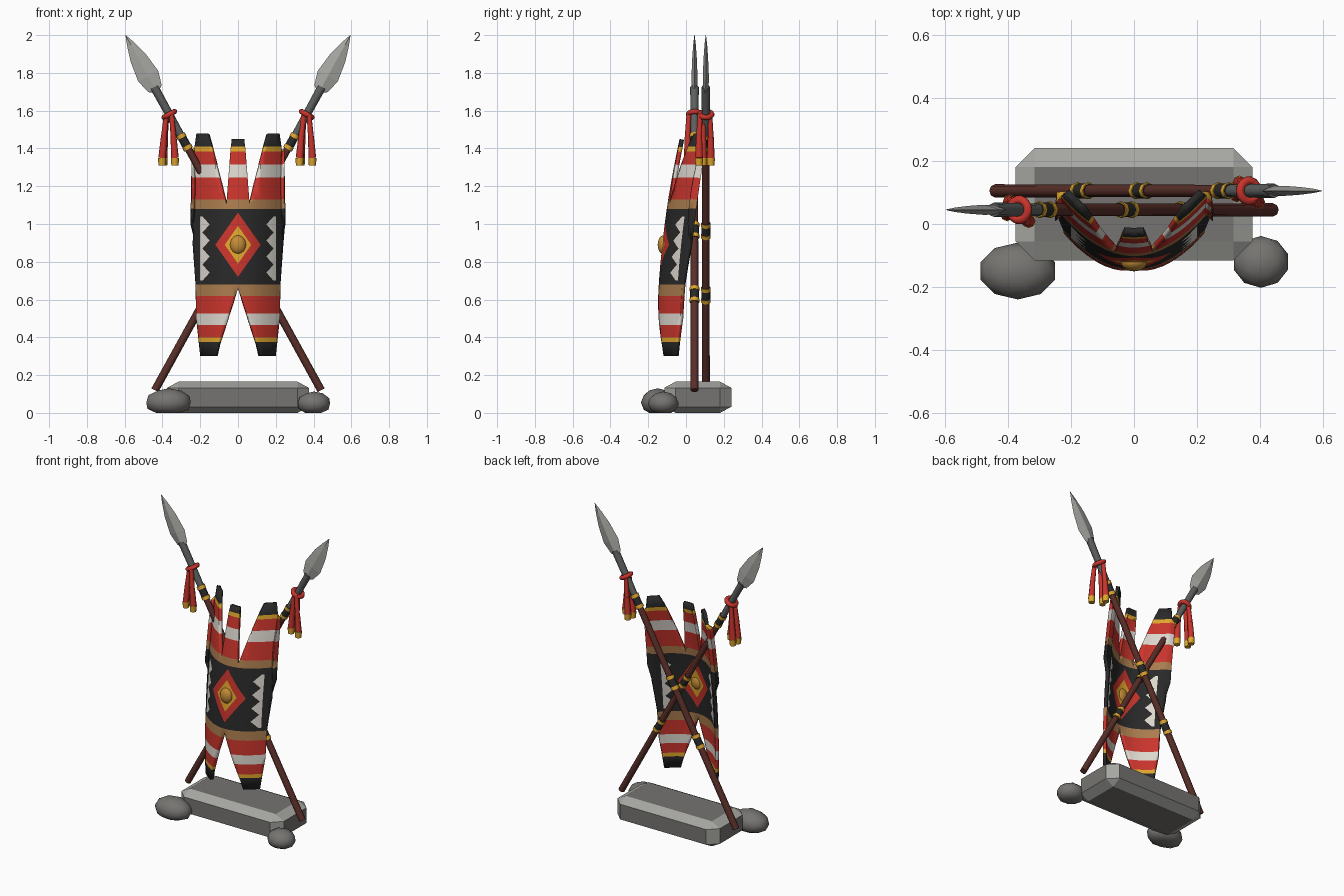
import bpy, bmesh, math
from mathutils import Vector, Matrix

old = bpy.data.objects.get("Cube")
if old:
    bpy.data.objects.remove(old)


def material(name, *rgb):
    m = bpy.data.materials.new(name)
    m.use_nodes = True
    m.diffuse_color = (*rgb, 1)
    for node in m.node_tree.nodes:
        if node.type == 'BSDF_PRINCIPLED':
            node.inputs["Base Color"].default_value = (*rgb, 1)
    return m


RED = material("red paint", .58, .035, .025)
WHITE = material("off white paint", .72, .68, .62)
BLACK = material("black paint", .022, .022, .022)
YELLOW = material("yellow paint", .74, .38, .025)
TAN = material("tan band", .40, .20, .075)
ORANGE = material("ochre boss", .55, .26, .04)
WOOD = material("dark wood", .10, .028, .022)
PALE = material("pale grey", .38, .38, .36)
IRON = material("dark iron", .11, .115, .115)
STONE = material("stone", .18, .175, .165)


def finish(name, bm, mats, smooth=0):
    """Turn a bmesh into a named object."""
    me = bpy.data.meshes.new(name)
    bm.to_mesh(me)
    bm.free()
    ob = bpy.data.objects.new(name, me)
    bpy.context.collection.objects.link(ob)
    for m in mats:
        me.materials.append(m)
    if smooth:
        bpy.ops.object.select_all(action='DESELECT')
        ob.select_set(True)
        bpy.context.view_layer.objects.active = ob
        bpy.ops.object.shade_smooth_by_angle(angle=math.radians(smooth))
    return ob


def tube(name, a, b, r1, r2, mat, sides=8):
    """Tapered cylinder from point a to point b."""
    a, b = Vector(a), Vector(b)
    d = b - a
    place = Matrix.Translation((a + b) / 2) @ d.to_track_quat('Z', 'Y').to_matrix().to_4x4()
    bm = bmesh.new()
    bmesh.ops.create_cone(bm, cap_ends=True, segments=sides, radius1=r1, radius2=r2,
                          depth=d.length, matrix=place)
    return finish(name, bm, [mat], 50)


# Shield: half outline, cut along every colour border
OUTLINE = [(0, 1.45), (.033, 1.45), (.04, 1.39), (.062, 1.1), (.144, 1.41), (.165, 1.48),
           (.22, 1.48), (.23, 1.41), (.225, 1.2), (.228, 1.08), (.24, .89), (.225, .68),
           (.222, .5), (.2, .3), (.12, .3), (.105, .36), (0, .66)]
BANDS = [(.375, BLACK), (.4, YELLOW), (.465, RED), (.525, WHITE), (.62, RED), (.68, TAN),
         (1.08, BLACK), (1.13, TAN), (1.245, RED), (1.315, WHITE), (1.385, RED),
         (1.41, YELLOW), (2, BLACK)]
PAINTS = [RED, WHITE, BLACK, YELLOW, TAN]
MID, TOOTH = .89, .0425
TEETH = [.7 + TOOTH * (2 * i + 1) for i in range(4)]
DIAMONDS = [(.07, .1, YELLOW), (.12, .17, RED)]
STRIP_OUT, STRIP_IN = .2, .15


def in_panel(c):
    return .68 < c.z < 1.08


def in_strip(c):
    return in_panel(c) and STRIP_IN < c.x < STRIP_OUT


def cut(bm, x, z, nx, nz, test=lambda c: True):
    faces = [f for f in bm.faces if test(f.calc_center_median())]
    geom = set(faces)
    for f in faces:
        geom.update(f.edges)
        geom.update(f.verts)
    bmesh.ops.bisect_plane(bm, geom=list(geom), plane_co=(x, 0, z), plane_no=(nx, 0, nz),
                           dist=1e-5)


def paint(c):
    for a, b, mat in DIAMONDS:
        if c.x / a + abs(c.z - MID) / b < 1:
            return mat
    for t in TEETH:
        reach = 1 - abs(c.z - t) / TOOTH
        if in_strip(c) and reach > 0 and c.x > STRIP_OUT - .012 - .038 * reach:
            return WHITE
    return next(mat for top, mat in BANDS if c.z < top)


bm = bmesh.new()
bm.faces.new([bm.verts.new((x, 0, z)) for x, z in reversed(OUTLINE)])
bmesh.ops.triangulate(bm, faces=bm.faces[:])
for top, _ in BANDS[:-1]:
    cut(bm, 0, top, 0, 1)
for x in (.03, .06, .09, .12, STRIP_IN, .175, STRIP_OUT):
    cut(bm, x, 0, 1, 0)
for z in (.78, MID, 1):
    cut(bm, 0, z, 0, 1, in_panel)
for a, b, _ in DIAMONDS:
    for s in (1, -1):
        cut(bm, a, MID, 1 / a, s / b, lambda c: in_panel(c) and (c.z - MID) * s > 0)
for t in TEETH:
    for s in (0, TOOTH, -TOOTH):
        cut(bm, 0, t + s, 0, 1, in_strip)
    for s in (1, -1):
        cut(bm, STRIP_IN, t, 1, -s * .038 / TOOTH,
            lambda c: in_strip(c) and 0 < (c.z - t) * s < TOOTH)
for f in bm.faces:
    f.material_index = PAINTS.index(paint(f.calc_center_median()))
# Bow the plate sideways and lean it back
for v in bm.verts:
    v.co.y = -.155 + .1 * (v.co.z - .35) ** 2 + 2.5 * v.co.x ** 2
shield = finish("shield", bm, PAINTS, 35)
mirror = shield.modifiers.new("mirror", 'MIRROR')
mirror.use_clip = True
solid = shield.modifiers.new("thickness", 'SOLIDIFY')
solid.thickness = .022
solid.offset = -1


def blob(name, centre, size, mat, floor=None, subdivisions=2):
    """Stretched ball, flattened at the floor if one is given."""
    bm = bmesh.new()
    bmesh.ops.create_icosphere(bm, subdivisions=subdivisions, radius=1)
    for v in bm.verts:
        v.co = Vector(centre) + Vector(p * q for p, q in zip(v.co, size))
        if floor is not None:
            v.co.z = max(v.co.z, floor)
    return finish(name, bm, [mat], 40)


blob("shield_boss", (0, -.12, MID), (.042, .03, .05), ORANGE, None, 3)

# Plinth with worn, paler edges, and two boulders
bm = bmesh.new()
bmesh.ops.create_cube(bm, size=1, matrix=Matrix.Diagonal((.75, .355, .306, 1)))
bmesh.ops.bevel(bm, geom=bm.edges[:], offset=.06, segments=1, profile=.5,
                affect='EDGES', material=1)
for v in bm.verts:
    v.co = (v.co.x, v.co.y + .0625, (v.co.z + .153) * .54)
finish("plinth", bm, [STONE, PALE])
blob("right_boulder", (-.368, -.149, .055), (.124, .09, .075), STONE, 0)
blob("left_boulder", (.402, -.12, .05), (.09, .082, .063), STONE, 0)

# Crossed spears
BLADE = [(0, .02, .014), (.015, .04, .015), (.09, .06, .016), (.2, .045, .012),
         (.28, .022, .007), (.338, .001, .001)]


def spear(side, s, y):
    butt, tip = Vector((-s * .44, y, .12)), Vector((s * .595, y, 2))
    axis = (tip - butt).normalized()
    lean = math.atan2(axis.x, axis.z)

    def at(z):
        return butt + axis * ((z - butt.z) / axis.z)

    tube(side + "_spear_shaft", butt, at(1.5), .021, .019, WOOD)
    tube(side + "_spear_socket", at(1.47), at(1.725), .02, .023, IRON)
    # Grip wraps
    for i, z in enumerate((1.435, .965, .625)):
        name = f"{side}_wrap_{i + 1}"
        tube(name, at(z - .04), at(z + .04), .0235, .0235, BLACK)
        for j, dz in enumerate((-.03, .03)):
            tube(f"{name}_ring_{j + 1}", at(z + dz - .009), at(z + dz + .009),
                 .026, .026, YELLOW)
    # Leaf blade with a diamond section
    bm = bmesh.new()
    rings = [[bm.verts.new(p) for p in ((w, 0, d), (0, t, d), (-w, 0, d), (0, -t, d))]
             for d, w, t in BLADE]
    for lo, hi in zip(rings, rings[1:]):
        for k in range(4):
            n = (k + 1) % 4
            bm.faces.new((lo[k], lo[n], hi[n], hi[k]))
    bm.faces.new(reversed(rings[0]))
    bm.faces.new(rings[-1])
    bm.transform(Matrix.Translation(tip - axis * BLADE[-1][0]) @ Matrix.Rotation(lean, 4, 'Y'))
    finish(side + "_spear_blade", bm, [PALE])
    # Tassel ring and hanging strands
    knot = at(1.58)
    bpy.ops.mesh.primitive_torus_add(location=knot, rotation=(0, lean, 0), major_segments=14,
                                     minor_segments=8, major_radius=.032, minor_radius=.014)
    ring = bpy.context.object
    ring.name = side + "_tassel_ring"
    ring.data.materials.append(RED)
    bpy.ops.object.shade_smooth_by_angle(angle=math.radians(50))
    for i, (dx, dy) in enumerate(((-.038, -.012), (.03, -.03), (-.03, .022))):
        name = f"{side}_tassel_{i + 1}"
        top = knot + Vector((dx * .4, dy, 0))
        bend = knot + Vector((dx * .75, dy * 1.2, -.12))
        low = knot + Vector((dx, dy * 1.2, -.23))
        tube(name + "_upper", top, bend, .013, .016, RED)
        tube(name + "_lower", bend, low, .016, .02, RED)
        tube(name + "_tip", low, low - Vector((0, 0, .04)), .022, .019, YELLOW)


spear("right", -1, .045)
spear("left", 1, .105)
